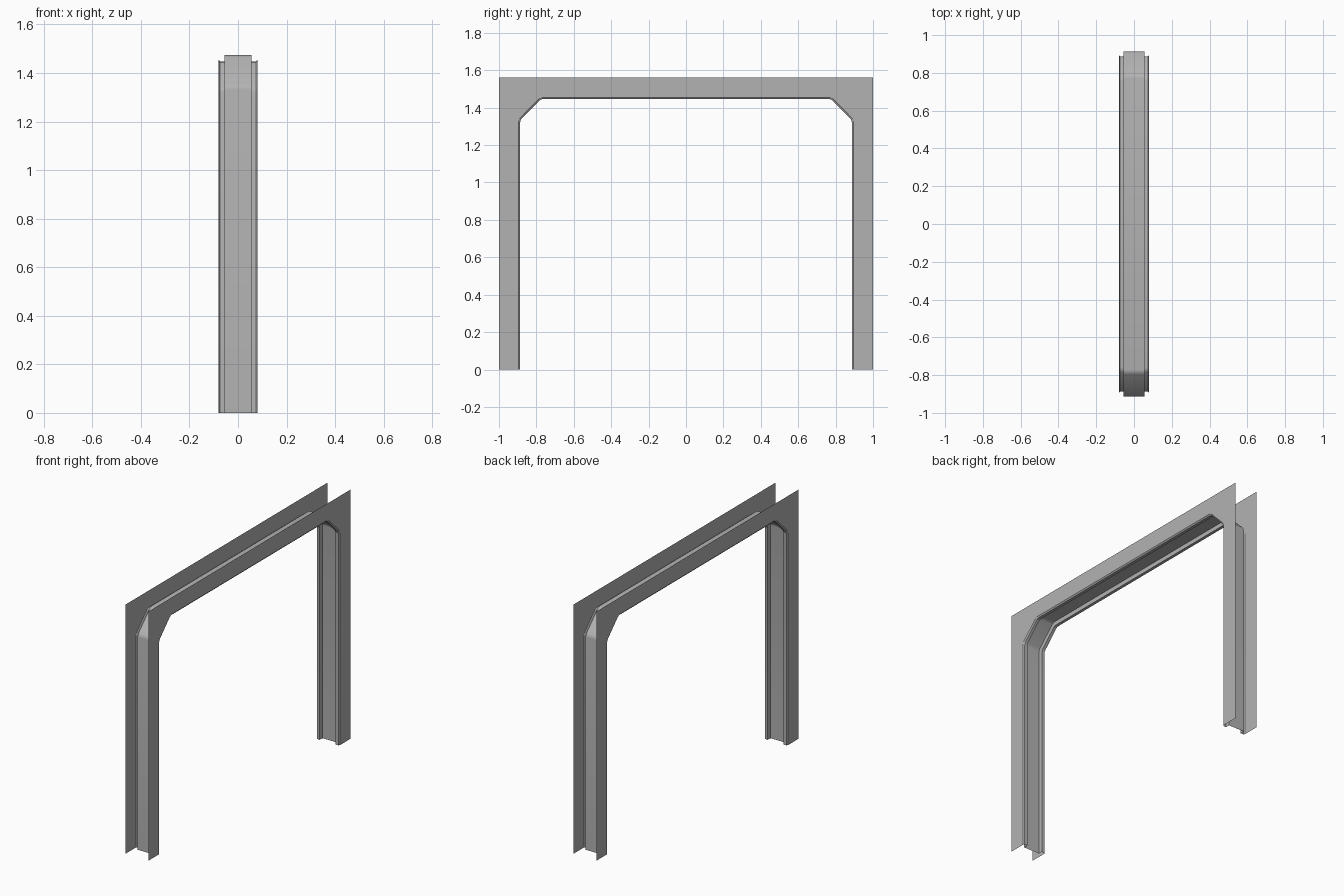
import bpy, bmesh, math
from mathutils import Vector

cube = bpy.data.objects.get("Cube")
if cube:
    bpy.data.objects.remove(cube, do_unlink=True)

HALF_DEPTH, HEIGHT, HALF_WIDTH = 1.0, 1.56, 0.08
FACE_DEPTH = 0.105            # width of the flat side plates
BEND_Z, BEND_Y = 1.337, 0.778  # ends of the diagonal corners

steel = bpy.data.materials.new("grey steel")
steel.use_nodes = True
GREY = (0.45, 0.45, 0.45, 1)
steel.diffuse_color = GREY
steel.node_tree.nodes["Principled BSDF"].inputs["Base Color"].default_value = GREY


def frame_path(depth):
    """Portal outline (y, z) at a given depth from the outer edge, bends rounded."""
    inset = depth - FACE_DEPTH
    slide = inset * math.tan(math.pi / 8)
    y, z = HALF_DEPTH - depth, HEIGHT - depth
    foot = Vector((y, 0))
    knee = Vector((y, BEND_Z - slide))
    shoulder = Vector((BEND_Y - slide, z))
    half = [foot]
    for before, corner, after in ((foot, knee, shoulder), (knee, shoulder, Vector((0, z)))):
        a = corner + (before - corner).normalized() * 0.014
        b = corner + (after - corner).normalized() * 0.014
        half += [a, a * 0.25 + corner * 0.5 + b * 0.25, b]
    return half + [Vector((-p.x, p.y)) for p in reversed(half)]


def make_object(name, bm):
    mesh = bpy.data.meshes.new(name)
    bm.to_mesh(mesh)
    bm.free()
    mesh.materials.append(steel)
    obj = bpy.data.objects.new(name, mesh)
    bpy.context.collection.objects.link(obj)
    bpy.context.view_layer.objects.active = obj
    obj.select_set(True)
    bpy.ops.object.shade_smooth_by_angle(angle=math.radians(50))
    obj.select_set(False)


# Folded inner lining: edge bevel, lip, step and recessed web, swept round the portal
half_profile = [(HALF_WIDTH, FACE_DEPTH), (0.074, 0.113), (0.055, 0.113), (0.055, 0.086)]
profile = half_profile + [(-x, d) for x, d in reversed(half_profile)]
bm = bmesh.new()
rows = [[bm.verts.new((x, p.x, p.y)) for p in frame_path(d)] for x, d in profile]
for r0, r1 in zip(rows, rows[1:]):
    for i in range(len(r0) - 1):
        bm.faces.new((r0[i], r0[i + 1], r1[i + 1], r1[i]))
make_object("inner_lining", bm)

# Thin flat plates on both sides
outer = [Vector((-HALF_DEPTH, 0)), Vector((-HALF_DEPTH, HEIGHT)),
         Vector((HALF_DEPTH, HEIGHT)), Vector((HALF_DEPTH, 0))]
for name, side in (("left_plate", 1), ("right_plate", -1)):
    bm = bmesh.new()
    outline = frame_path(FACE_DEPTH) + outer
    face = bm.faces.new([bm.verts.new((side * HALF_WIDTH, p.x, p.y)) for p in outline])
    face.normal_update()
    if face.normal.x * side < 0:
        face.normal_flip()
    bmesh.ops.triangulate(bm, faces=[face])
    make_object(name, bm)
